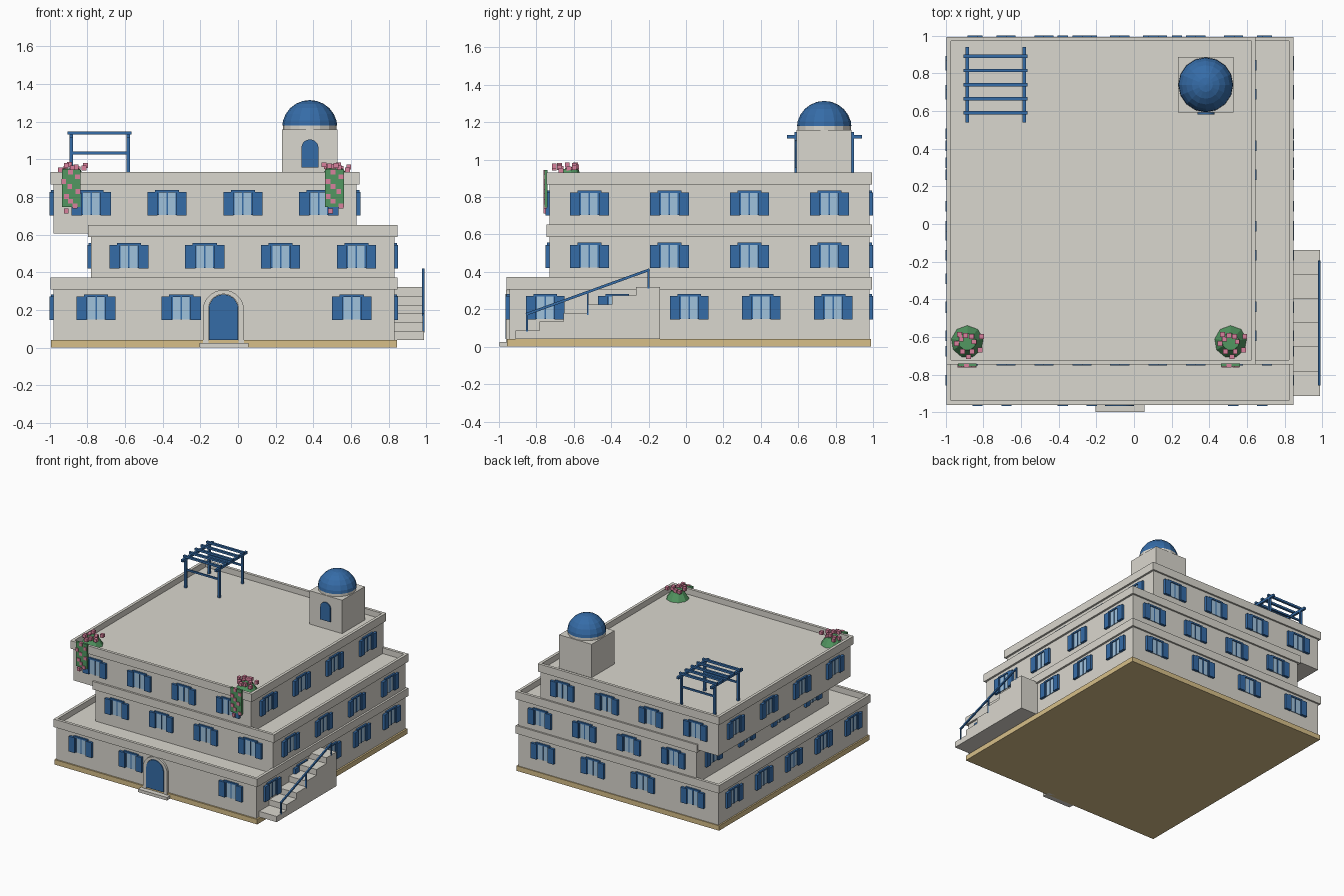
import bpy, bmesh, math, random
from mathutils import Matrix, Vector

if "Cube" in bpy.data.objects:
    bpy.data.objects.remove(bpy.data.objects["Cube"])

random.seed(4)


def material(name, rgb):
    m = bpy.data.materials.new(name)
    m.diffuse_color = (*rgb, 1)
    m.use_nodes = True
    m.node_tree.nodes["Principled BSDF"].inputs["Base Color"].default_value = m.diffuse_color
    return m


PLASTER = material("plaster", (0.70, 0.68, 0.62))
BLUE = material("painted blue", (0.036, 0.15, 0.39))
GLASS = material("pale glass", (0.35, 0.54, 0.72))
SAND = material("sandstone", (0.68, 0.52, 0.25))
GREEN = material("leaf green", (0.085, 0.31, 0.12))
PINK = material("flower pink", (0.70, 0.22, 0.34))


def finish(bm, name, mat):
    bmesh.ops.recalc_face_normals(bm, faces=bm.faces)
    me = bpy.data.meshes.new(name)
    bm.to_mesh(me)
    bm.free()
    me.materials.append(mat)
    ob = bpy.data.objects.new(name, me)
    bpy.context.collection.objects.link(ob)
    return ob


def add_box(bm, x0, x1, y0, y1, z0, z1, place=Matrix()):
    m = Matrix.Translation(((x0 + x1) / 2, (y0 + y1) / 2, (z0 + z1) / 2)) \
        @ Matrix.Diagonal((x1 - x0, y1 - y0, z1 - z0, 1))
    bmesh.ops.create_cube(bm, size=1, matrix=place @ m)


def boxes(name, mat, *dims):
    bm = bmesh.new()
    for d in dims:
        add_box(bm, *d)
    return finish(bm, name, mat)


def roof_tray(name, x0, x1, y0, y1, z0, z1, floor):
    """Slab with a raised parapet around a sunken roof floor."""
    bm = bmesh.new()
    add_box(bm, x0, x1, y0, y1, z0, z1)
    bm.normal_update()
    top = max(bm.faces, key=lambda f: f.calc_center_median().z)
    bmesh.ops.inset_region(bm, faces=[top], thickness=0.033)
    low = bmesh.ops.extrude_discrete_faces(bm, faces=[top])["faces"][0]
    for v in low.verts:
        v.co.z = floor
    return finish(bm, name, PLASTER)


def arch_outline(cx, half, z0, z1, n=14):
    """Points of a round-topped opening, from bottom right to bottom left."""
    zc = z1 - half
    pts = [(cx + half, z0)]
    pts += [(cx + half * math.cos(math.pi * i / n), zc + half * math.sin(math.pi * i / n))
            for i in range(n + 1)]
    return pts + [(cx - half, z0)]


def extrude_outline(name, mat, pts, y0, y1):
    bm = bmesh.new()
    f = bm.faces.new([bm.verts.new((x, y0, z)) for x, z in pts])
    r = bmesh.ops.extrude_face_region(bm, geom=[f])
    for v in r["geom"]:
        if isinstance(v, bmesh.types.BMVert):
            v.co.y = y1
    return finish(bm, name, mat)


# Three storeys: x0, x1, y0, y1, wall bottom, wall top, windows on front, windows on side
storeys = [
    (-0.98, 0.83, -0.945, 0.98, 0.04, 0.307, 4, 5),
    (-0.78, 0.83, -0.73, 0.98, 0.325, 0.587, 4, 4),
    (-0.98, 0.63, -0.73, 0.98, 0.605, 0.867, 4, 4),
]
shutters, panes, frames = bmesh.new(), bmesh.new(), bmesh.new()


def add_window(place):
    # local frame: x along the wall, -y outward, z up from window centre
    add_box(panes, -0.05, 0.05, -0.006, 0.004, -0.06, 0.06, place)
    add_box(frames, -0.064, 0.064, -0.014, 0.004, 0.06, 0.073, place)
    for x in (-0.048, 0, 0.048):
        add_box(frames, x - 0.004, x + 0.004, -0.01, 0.004, -0.06, 0.06, place)
    for s in (-1, 1):
        a, b = sorted((s * 0.05, s * 0.104))
        add_box(shutters, a, b, -0.02, 0.004, -0.062, 0.062, place)


for i, (x0, x1, y0, y1, z0, z1, nf, ns) in enumerate(storeys):
    boxes(f"storey_{i + 1}_walls", PLASTER, (x0, x1, y0, y1, z0, z1))
    roof_tray(f"storey_{i + 1}_roof", x0 - 0.016, x1 + 0.016, y0 - 0.016, y1 + 0.014,
              z1, z1 + 0.065, z1 + 0.018)
    zc = z0 + (0.168 if i == 0 else 0.158)
    for k in range(nf):
        x = x0 + (k + 0.5) * (x1 - x0) / nf
        if not (i == 0 and k == 2):       # the front door takes this place
            add_window(Matrix.Translation((x, y0, zc)))
        add_window(Matrix.Translation((x, y1, zc)) @ Matrix.Rotation(math.pi, 4, 'Z'))
    for k in range(ns):
        y = y0 + (k + 0.5) * (y1 - y0) / ns
        add_window(Matrix.Translation((x1, y, zc)) @ Matrix.Rotation(math.pi / 2, 4, 'Z'))
        add_window(Matrix.Translation((x0, y, zc)) @ Matrix.Rotation(-math.pi / 2, 4, 'Z'))
finish(shutters, "window_shutters", BLUE)
finish(panes, "window_panes", GLASS)
finish(frames, "window_frames", BLUE)

# Plinth and front door
boxes("plinth", SAND, (-0.992, 0.844, -0.957, 0.988, 0, 0.04))
boxes("door_step", PLASTER, (-0.205, 0.055, -0.998, -0.93, 0, 0.025))
extrude_outline("front_door", BLUE, arch_outline(-0.077, 0.078, 0.04, 0.282), -0.966, -0.93)
outer = arch_outline(-0.077, 0.11, 0.025, 0.306)
inner = arch_outline(-0.077, 0.08, 0.025, 0.284)
extrude_outline("door_surround", PLASTER, outer + inner[::-1], -0.962, -0.93)

# Side staircase with handrail
run, rise, start = 0.129, 0.0467, -0.912
boxes("side_stairs", PLASTER, *[
    (0.828, 0.988, start + k * run, start + (k + 1) * run, 0.04, 0.04 + (k + 1) * rise)
    for k in range(6)])
rail = bmesh.new()
for y, a, b in ((-0.85, 0.08, 0.175), (-0.525, 0.17, 0.293), (-0.2, 0.31, 0.412)):
    add_box(rail, 0.979, 0.989, y - 0.005, y + 0.005, a, b)
p, q = Vector((0.984, -0.855, 0.173)), Vector((0.984, -0.195, 0.412))
d = q - p
add_box(rail, -0.006, 0.006, -d.length / 2, d.length / 2, -0.007, 0.007,
        Matrix.Translation((p + q) / 2) @ Matrix.Rotation(math.atan2(d.z, d.y), 4, 'X'))
finish(rail, "stair_handrail", BLUE)

# Roof tower with dome
FLOOR = 0.885
boxes("tower", PLASTER, (0.234, 0.528, 0.592, 0.886, FLOOR, 1.158))
extrude_outline("tower_door", BLUE, arch_outline(0.382, 0.045, 0.955, 1.105), 0.582, 0.60)
bm = bmesh.new()
bmesh.ops.create_cone(bm, cap_ends=True, segments=16, radius1=0.143, radius2=0.143, depth=0.03,
                      matrix=Matrix.Translation((0.381, 0.739, 1.17)))
finish(bm, "dome_drum", PLASTER)
bm = bmesh.new()
bmesh.ops.create_uvsphere(bm, u_segments=16, v_segments=12, radius=0.147,
                          matrix=Matrix.Translation((0.381, 0.739, 1.167)))
bmesh.ops.bisect_plane(bm, geom=bm.verts[:] + bm.edges[:] + bm.faces[:], clear_inner=True,
                       plane_co=(0, 0, 1.18), plane_no=(0, 0, 1))
finish(bm, "dome", BLUE)

# Roof pergola
px, py = (-0.885, -0.582), (0.59, 0.89)
boxes("pergola_posts", BLUE, *[(x - 0.009, x + 0.009, y - 0.009, y + 0.009, FLOOR, 1.115)
                               for x in px for y in py])
boxes("pergola_beams", BLUE, *[(x - 0.009, x + 0.009, 0.54, 0.94, 1.112, 1.132) for x in px])
boxes("pergola_slats", BLUE, *[(-0.905, -0.565, y - 0.009, y + 0.009, 1.13, 1.147)
                               for y in (0.59, 0.665, 0.74, 0.815, 0.89)])
boxes("pergola_rails", BLUE, *[(*px, y - 0.006, y + 0.006, 1.026, 1.04) for y in py])

# Corner bushes with trailing vines and blossoms
for n, cx in enumerate((-0.885, 0.513)):
    cy = -0.625
    bm = bmesh.new()
    bmesh.ops.create_cone(bm, cap_ends=True, segments=9, radius1=0.086, radius2=0.046, depth=0.065,
                          matrix=Matrix.Translation((cx, cy, FLOOR + 0.0325)))
    finish(bm, f"bush_{n + 1}", GREEN)
    boxes(f"vine_{n + 1}", GREEN, (cx - 0.05, cx + 0.05, -0.757, -0.74, 0.745, 0.945))
    bm = bmesh.new()
    h = 0.013
    for k in range(11):
        a = k * 2.4
        r = 0.035 + 0.045 * (k % 3) / 2
        x, y, z = cx + r * math.cos(a), cy + r * math.sin(a), 0.94 + random.uniform(0, 0.035)
        add_box(bm, x - h, x + h, y - h, y + h, z - h, z + h)
    for k in range(9):
        x = cx + (-1, 0.8, -0.2)[k % 3] * random.uniform(0.02, 0.045)
        z = 0.725 + k * 0.026
        add_box(bm, x - h, x + h, -0.763, -0.742, z - h, z + h)
    finish(bm, f"blossoms_{n + 1}", PINK)
